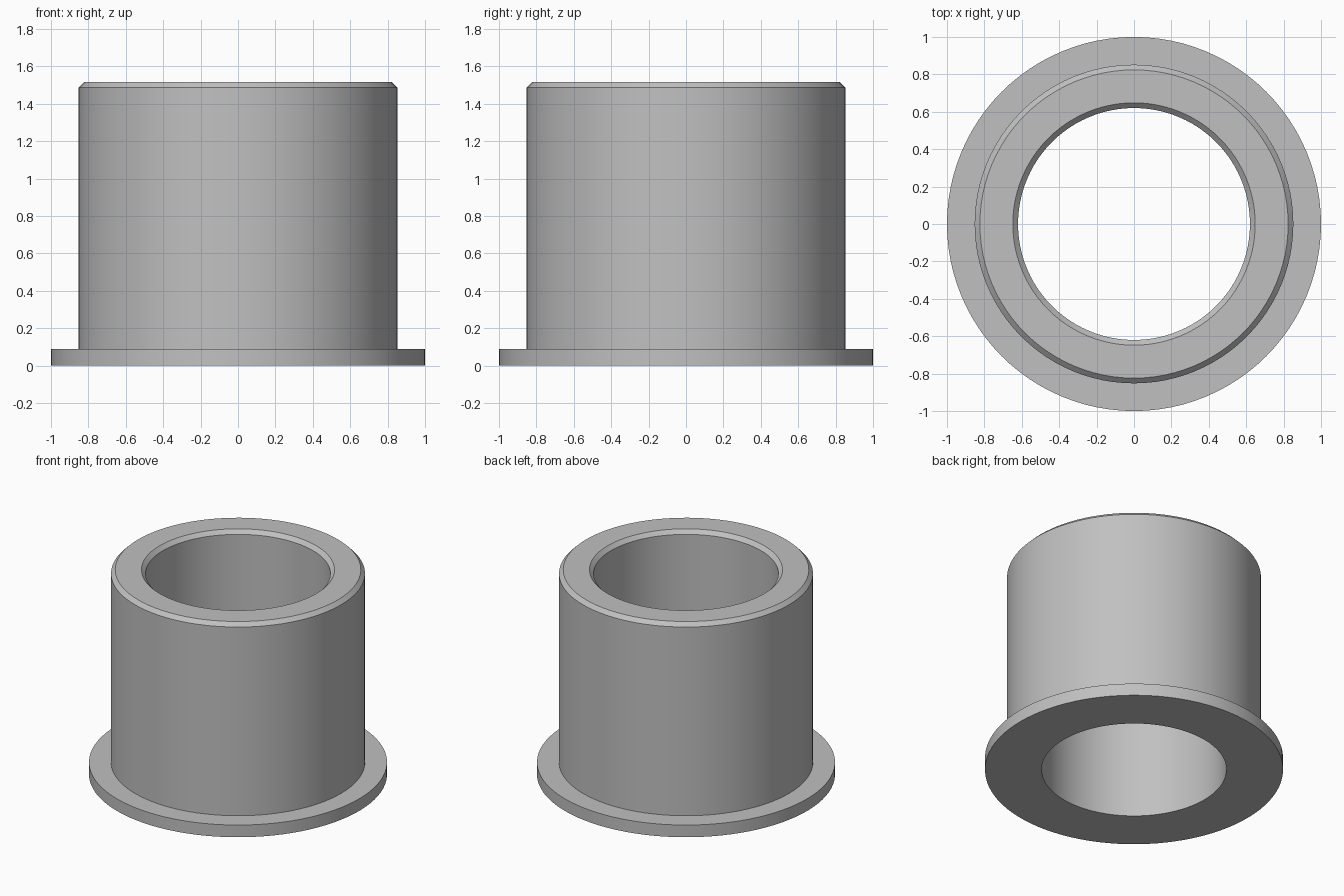
import bpy, bmesh
from math import cos, sin, tau, radians

cube = bpy.data.objects.get("Cube")
if cube:
    bpy.data.objects.remove(cube, do_unlink=True)

SIDES = 96

# Plain grey metal
metal = bpy.data.materials.new("grey metal")
metal.use_nodes = True
grey = (0.53, 0.53, 0.53, 1)
metal.diffuse_color = grey
metal.node_tree.nodes["Principled BSDF"].inputs["Base Color"].default_value = grey


def lathe(name, profile, material):
    """Turn a closed (radius, height) profile around the z axis."""
    bm = bmesh.new()
    rings = [[bm.verts.new((r * cos(tau * i / SIDES), r * sin(tau * i / SIDES), z))
              for i in range(SIDES)] for r, z in profile]
    for a, b in zip(rings, rings[1:] + rings[:1]):
        for i in range(SIDES):
            j = (i + 1) % SIDES
            bm.faces.new((a[i], a[j], b[j], b[i]))
    bmesh.ops.recalc_face_normals(bm, faces=bm.faces)
    mesh = bpy.data.meshes.new(name)
    bm.to_mesh(mesh)
    bm.free()
    mesh.materials.append(material)
    obj = bpy.data.objects.new(name, mesh)
    bpy.context.collection.objects.link(obj)
    bpy.ops.object.select_all(action="DESELECT")
    obj.select_set(True)
    bpy.context.view_layer.objects.active = obj
    bpy.ops.object.shade_smooth_by_angle(angle=radians(25))
    return obj


# Flanged sleeve: wide foot, straight barrel, chamfered rim, open bore
BORE, BARREL, FLANGE = 0.62, 0.852, 1.0
FOOT, TOP, CHAMFER = 0.09, 1.515, 0.028
lathe("flanged_bushing", [
    (BORE, 0), (FLANGE, 0), (FLANGE, FOOT), (BARREL, FOOT),
    (BARREL, TOP - CHAMFER), (BARREL - CHAMFER, TOP),
    (BORE + CHAMFER, TOP), (BORE, TOP - CHAMFER),
], metal)
